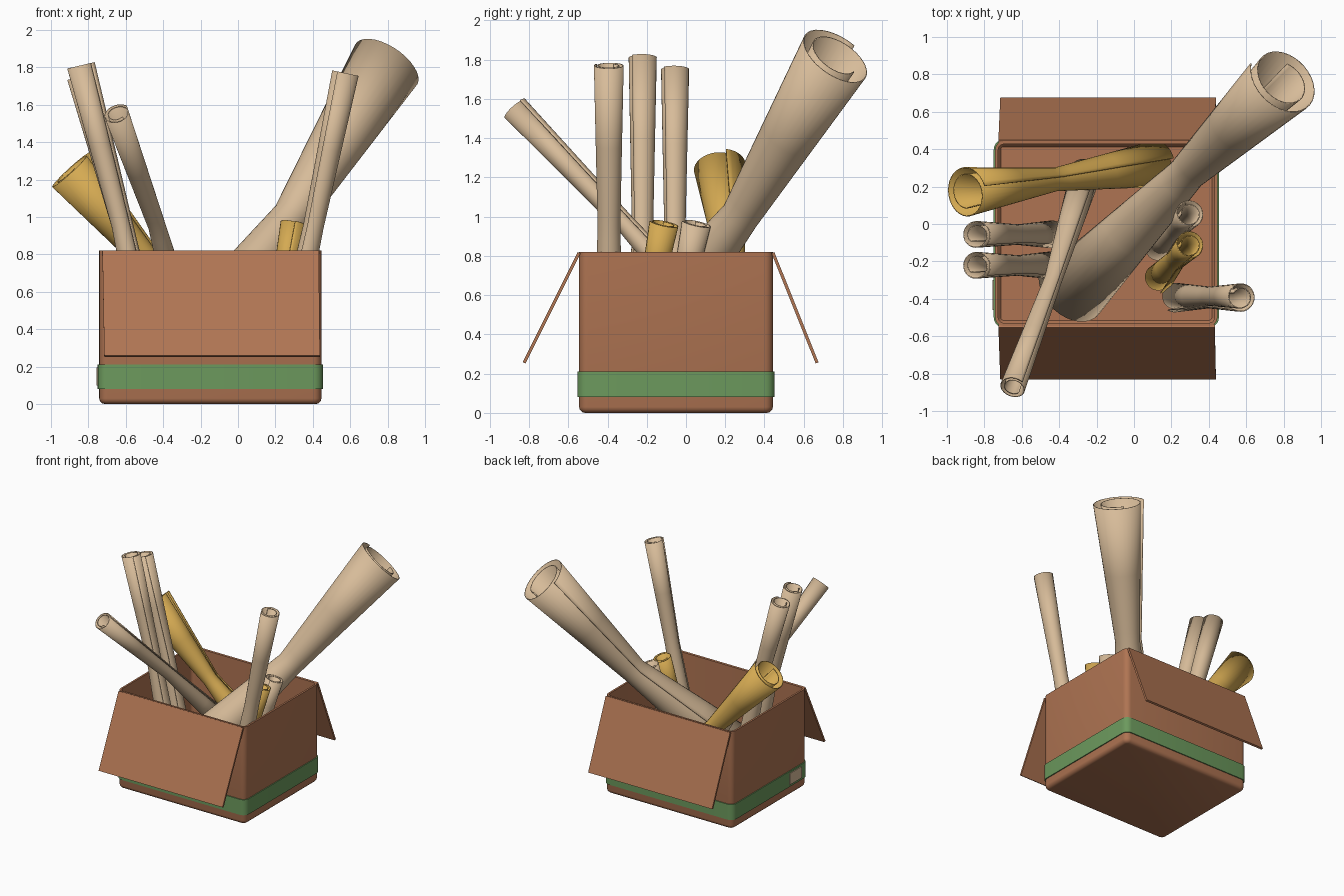
import bpy, math
from mathutils import Vector

if "Cube" in bpy.data.objects:
    bpy.data.objects.remove(bpy.data.objects["Cube"])


def material(name, rgb):
    m = bpy.data.materials.new(name)
    m.diffuse_color = (*rgb, 1)
    m.use_nodes = True
    m.node_tree.nodes["Principled BSDF"].inputs["Base Color"].default_value = m.diffuse_color
    return m


CARD = material("cardboard_brown", (0.43, 0.175, 0.085))
GREEN = material("band_green", (0.15, 0.32, 0.11))
PAPER = material("paper_beige", (0.68, 0.50, 0.32))
GOLD = material("paper_gold", (0.66, 0.40, 0.085))


def add(name, verts, faces, mat, smooth=True):
    me = bpy.data.meshes.new(name)
    me.from_pydata(verts, [], faces)
    me.materials.append(mat)
    ob = bpy.data.objects.new(name, me)
    bpy.context.collection.objects.link(ob)
    if smooth:
        bpy.ops.object.select_all(action='DESELECT')
        ob.select_set(True)
        bpy.context.view_layer.objects.active = ob
        bpy.ops.object.shade_smooth_by_angle(angle=math.radians(35))
    return ob


def thicken(ob, t, offset=0):
    m = ob.modifiers.new("thickness", 'SOLIDIFY')
    m.thickness, m.offset = t, offset


# Box footprint
X0, X1, Y0, Y1, H = -0.742, 0.446, -0.545, 0.443, 0.82
CORNER, N = 0.045, 6


def rounded_ring(inset, z):
    r = max(CORNER - inset, 0.012)
    pts = []
    for k, (sx, sy) in enumerate([(1, 1), (-1, 1), (-1, -1), (1, -1)]):
        cx = (X1 - inset - r) if sx > 0 else (X0 + inset + r)
        cy = (Y1 - inset - r) if sy > 0 else (Y0 + inset + r)
        for i in range(N):
            a = math.pi / 2 * (k + i / (N - 1))
            pts.append((cx + r * math.cos(a), cy + r * math.sin(a), z))
    return pts


def loft(name, profile, mat, closed=False):
    """Stack rounded rectangles given as (inset, z)."""
    n, m = 4 * N, len(profile)
    verts = [p for inset, z in profile for p in rounded_ring(inset, z)]
    faces = []
    for j in range(m if closed else m - 1):
        k = (j + 1) % m
        for i in range(n):
            i2 = (i + 1) % n
            faces.append((j * n + i, j * n + i2, k * n + i2, k * n + i))
    if not closed:
        faces.append(tuple(reversed(range(n))))
        faces.append(tuple(range((m - 1) * n, m * n)))
    return add(name, verts, faces, mat)


# Open box with rounded lower edge, and the band around it
loft("box", [(0.03, 0), (0.016, 0.004), (0.004, 0.016), (0, 0.03), (0, H),
             (0.016, H), (0.016, 0.04), (0.03, 0.022)], CARD)
loft("band", [(0.002, 0.08), (-0.008, 0.08), (-0.008, 0.21), (0.002, 0.21)],
     GREEN, closed=True)

# Folded-down flaps
for name, ya, yb in [("front_flap", Y0, -0.825), ("back_flap", Y1, 0.668)]:
    flap = add(name, [(-0.725, ya, H - 0.004), (0.432, ya, H - 0.004),
                      (0.438, yb, 0.255), (-0.715, yb, 0.255)],
               [(0, 1, 2, 3)], CARD, smooth=False)
    thicken(flap, 0.016)

# Paper label on the left side of the band
xl = X0 - 0.012
label = add("label", [(xl, -0.46, 0.10), (xl, -0.30, 0.10),
                      (xl, -0.30, 0.195), (xl, -0.46, 0.195)],
            [(0, 1, 2, 3)], PAPER, smooth=False)
thicken(label, 0.006)


def scroll(name, stations, mat, phase=30, turns=1.75, steps=56):
    """Rolled sheet; stations are (centre, radius) from bottom to top."""
    pts = [(Vector(c), r) for c, r in stations]
    # extra rings between the stations, close to the narrow waist
    rings = []
    for (ca, ra), (cb, rb) in zip(pts, pts[1:]):
        ts = [0, 0.5, 0.92] if not rings else [0, 0.08, 0.5]
        rings += [(ca.lerp(cb, t), ra + (rb - ra) * t) for t in ts]
    rings.append(pts[-1])
    axis = (pts[-1][0] - pts[0][0]).normalized()
    u = Vector((0, 0, 1)).cross(axis).normalized()
    v = axis.cross(u)
    verts, faces = [], []
    for c, r in rings:
        for i in range(steps + 1):
            t = i / steps
            a = math.radians(phase) + t * turns * math.tau
            rr = r * (1 - 0.45 * t ** 1.4)
            verts.append(c + (u * math.cos(a) + v * math.sin(a)) * rr)
    w = steps + 1
    for j in range(len(rings) - 1):
        for i in range(steps):
            p = j * w + i
            faces.append((p, p + 1, p + w + 1, p + w))
    thicken(add(name, verts, faces, mat), 0.006)


# Large sheet leaning to the back right
scroll("large_scroll", [((-0.33, -0.35, 0.19), 0.205), ((0.29, 0.28, 1.0), 0.105),
                        ((0.80, 0.77, 1.81), 0.205)], PAPER, phase=25)
# Long thin sheet leaning over the front
scroll("long_scroll", [((-0.25, 0.28, 0.3), 0.09), ((-0.43, -0.3, 0.95), 0.05),
                       ((-0.645, -0.875, 1.55), 0.072)], PAPER, phase=60)
# Twin sheets on the left
for name, y, z in [("left_scroll_front", -0.225, 1.81), ("left_scroll_back", -0.06, 1.75)]:
    scroll(name, [((-0.44, y, 0.12), 0.08), ((-0.622, y, 0.96), 0.058),
                  ((-0.843, y, z), 0.077)], PAPER, phase=50)
# Upright sheet on the right
scroll("right_scroll", [((0.22, -0.39, 0.12), 0.08), ((0.40, -0.39, 0.95), 0.058),
                        ((0.57, -0.39, 1.77), 0.077)], PAPER, phase=150)
# Wide golden sheet leaning left
scroll("gold_scroll", [((0.12, 0.315, 0.14), 0.132), ((-0.42, 0.235, 0.70), 0.065),
                       ((-0.895, 0.165, 1.25), 0.14)], GOLD, phase=100)
# Two short sheets near the right wall
scroll("short_gold_scroll", [((0.13, -0.29, 0.12), 0.08), ((0.22, -0.19, 0.55), 0.055),
                             ((0.295, -0.11, 0.965), 0.075)], GOLD, phase=140)
scroll("short_paper_scroll", [((0.13, -0.13, 0.12), 0.08), ((0.22, -0.03, 0.55), 0.055),
                              ((0.295, 0.055, 0.965), 0.075)], PAPER, phase=140)
